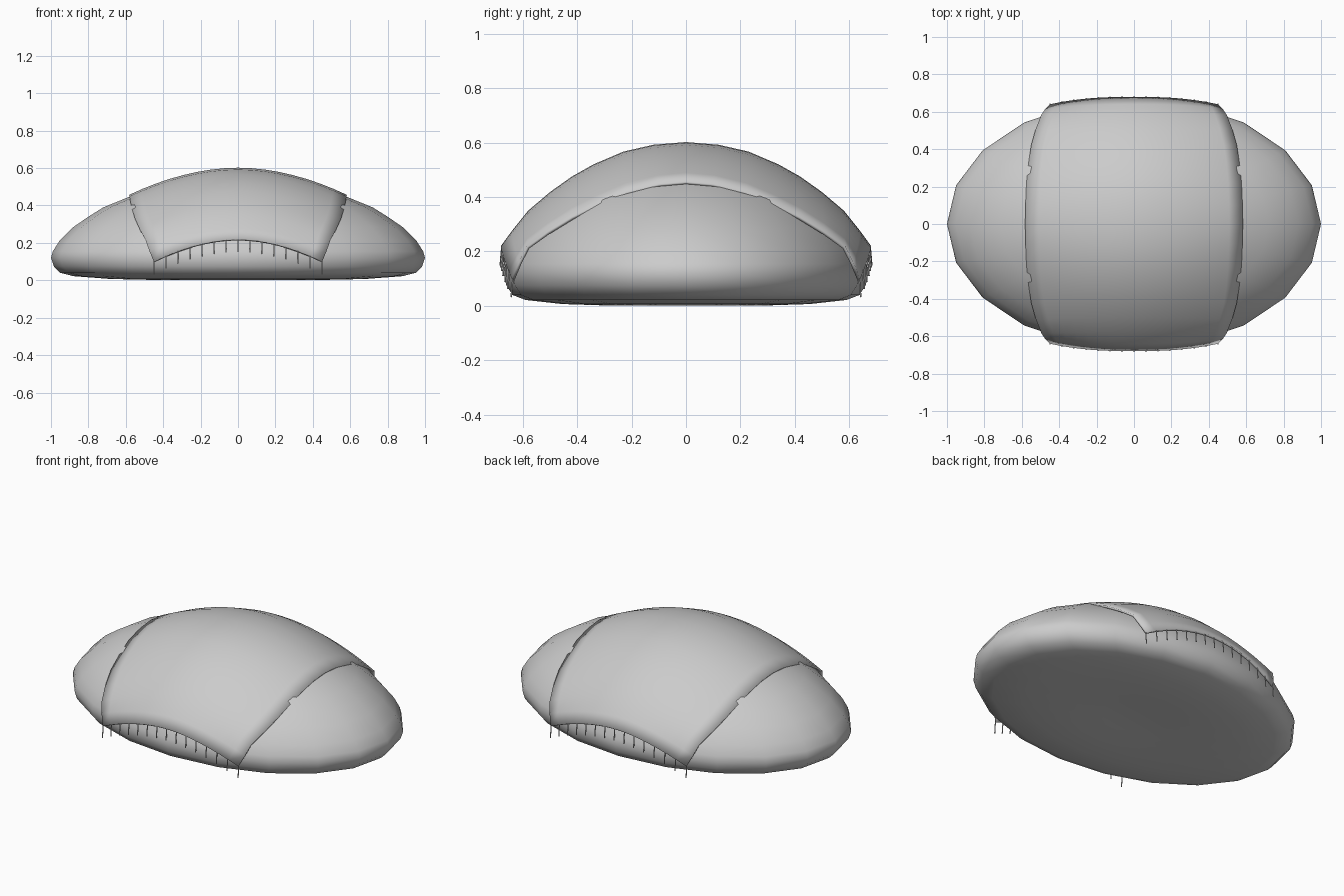
import bpy, bmesh, math
from mathutils import Vector

if "Cube" in bpy.data.objects:
    bpy.data.objects.remove(bpy.data.objects["Cube"])

DEPTH = 0.67  # body depth relative to its length


def make_object(name, bm, angle=60):
    bmesh.ops.recalc_face_normals(bm, faces=bm.faces)
    me = bpy.data.meshes.new(name)
    bm.to_mesh(me)
    bm.free()
    ob = bpy.data.objects.new(name, me)
    bpy.context.collection.objects.link(ob)
    bpy.context.view_layer.objects.active = ob
    ob.select_set(True)
    bpy.ops.object.shade_smooth_by_angle(angle=math.radians(angle))
    ob.select_set(False)
    return ob


def lerp_table(table, t):
    f = t * (len(table) - 1)
    i = min(int(f), len(table) - 2)
    return Vector(table[i]).lerp(Vector(table[i + 1]), f - i)


# Body: elliptical pebble with 20 sides, slightly hollow underneath
profile = [(.2, .575), (.4, .52), (.58, .447), (.72, .39), (.80, .34), (.88, .285),
           (.955, .21), (.99, .155), (1, .12), (.985, .075), (.95, .04), (.88, .022),
           (.68, .007), (.45, .002), (.2, .012)]
N = 20
bm = bmesh.new()
rings = [[bm.verts.new((r * math.cos(2 * math.pi * k / N),
                        DEPTH * r * math.sin(2 * math.pi * k / N), z))
          for k in range(N)] for r, z in profile]
for a, b in zip(rings, rings[1:]):
    for k in range(N):
        bm.faces.new((a[k], a[(k + 1) % N], b[(k + 1) % N], b[k]))
for ring, z in ((rings[0], .59), (rings[-1], .016)):
    pole = bm.verts.new((0, 0, z))
    for k in range(N):
        bm.faces.new((ring[k], ring[(k + 1) % N], pole))
make_object("body", bm)

# Blanket: rows from the ridge to the hem, centre (y, z) and side edge (x, y, z)
centre = [(0, .602), (.12, .592), (.23, .567), (.34, .52), (.42, .475), (.50, .418),
          (.58, .35), (.64, .275), (.68, .22)]
edge = [(.582, 0, .457), (.58, .10, .448), (.575, .22, .418), (.565, .32, .375),
        (.55, .42, .327), (.525, .51, .272), (.495, .585, .218), (.475, .615, .16),
        (.45, .64, .10)]


def blanket_point(u, t, side):
    c, e = lerp_table(centre, t), lerp_table(edge, t)
    s = abs(u)
    y = c[0] + (e[1] - c[0]) * s ** 2.5
    z = c[1] + (e[2] - c[1]) * s ** 1.9
    return Vector((u * e[0], side * y, z))


U, V = 16, 8
bm = bmesh.new()
grid = [[bm.verts.new(blanket_point(i / (U / 2) - 1, abs(j) / V, 1 if j > 0 else -1))
         for i in range(U + 1)] for j in range(-V, V + 1)]
for a, b in zip(grid, grid[1:]):
    for i in range(U):
        bm.faces.new((a[i], a[i + 1], b[i + 1], b[i]))
bmesh.ops.recalc_face_normals(bm, faces=bm.faces)
if sum(f.normal.z for f in bm.faces) < 0:
    bmesh.ops.reverse_faces(bm, faces=bm.faces)
blanket = make_object("blanket", bm)
mod = blanket.modifiers.new("thickness", "SOLIDIFY")
mod.thickness = .012
mod.offset = -1

# Fringe: thin threads hanging from both hems
bm = bmesh.new()
for side in (-1, 1):
    for i in range(15):
        top = blanket_point(i / 7 - 1, 1, side) - Vector((0, side * .004, 0))
        tip = top + Vector((0, side * .006, -.068))
        d = tip - top
        res = bmesh.ops.create_cone(bm, cap_ends=True, segments=6, radius1=.003,
                                    radius2=.003, depth=d.length)
        rot = d.to_track_quat('Z', 'Y')
        for v in res["verts"]:
            v.co = rot @ v.co + (top + tip) / 2
make_object("fringe", bm, 30)
